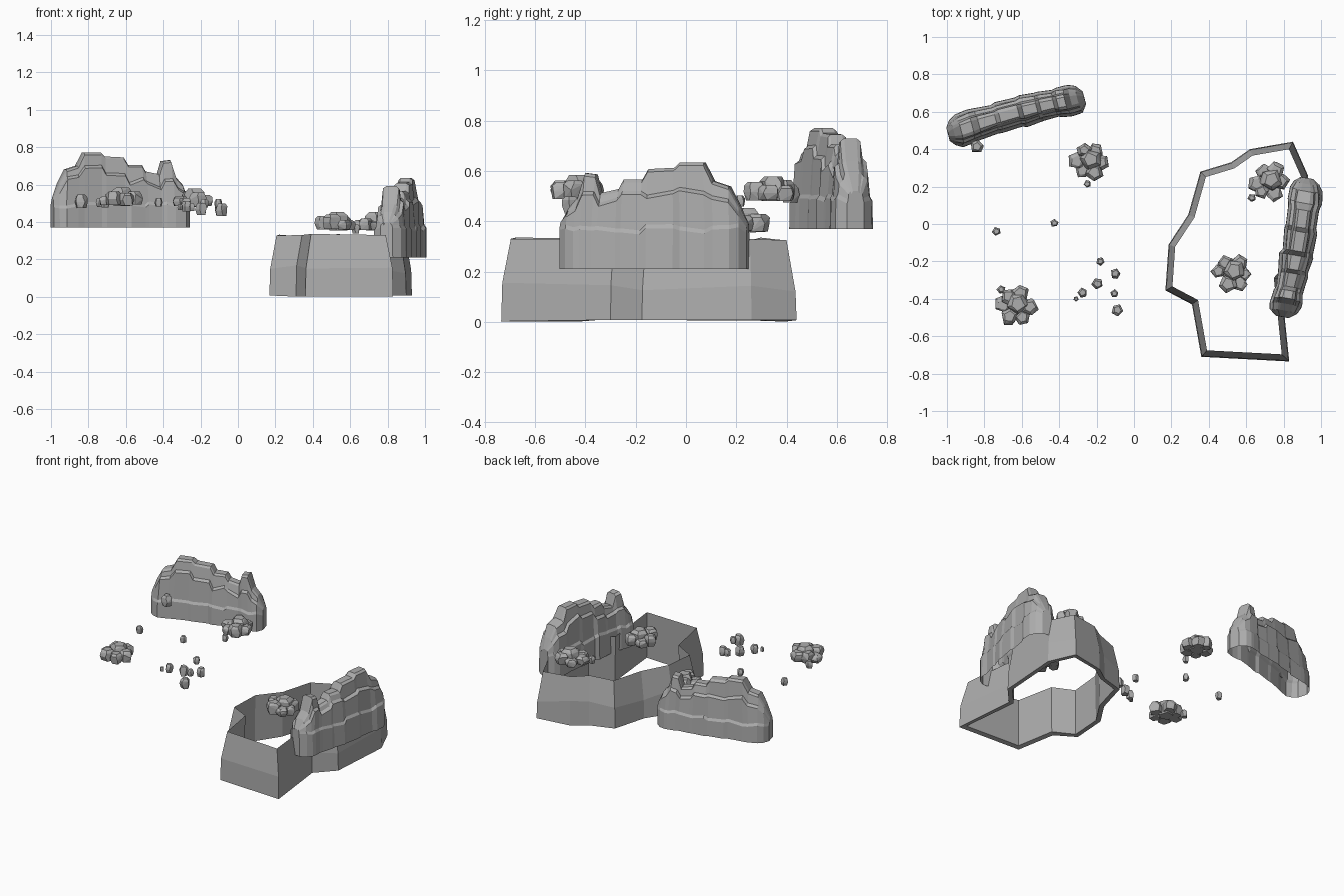
import bpy, bmesh, math, random
from mathutils import Vector, Matrix

cube = bpy.data.objects.get("Cube")
if cube:
    bpy.data.objects.remove(cube, do_unlink=True)

stone = bpy.data.materials.new("grey stone")
stone.use_nodes = True
GREY = (0.42, 0.42, 0.42, 1)
stone.diffuse_color = GREY
stone.node_tree.nodes["Principled BSDF"].inputs["Base Color"].default_value = GREY


def finish(name, bm):
    """Turn a bmesh into a flat shaded stone object."""
    bmesh.ops.recalc_face_normals(bm, faces=bm.faces)
    mesh = bpy.data.meshes.new(name)
    bm.to_mesh(mesh)
    bm.free()
    mesh.materials.append(stone)
    ob = bpy.data.objects.new(name, mesh)
    bpy.context.collection.objects.link(ob)
    return ob


def bridge(bm, a, b, closed):
    """Join two equally long rows of vertices with quads."""
    n = len(a)
    for i in range(n if closed else n - 1):
        j = (i + 1) % n
        bm.faces.new((a[i], a[j], b[j], b[i]))


def inset(outline, d):
    """Move a counter-clockwise outline inwards by d."""
    out = []
    n = len(outline)
    for i in range(n):
        p, q, r = (Vector(outline[k % n]) for k in (i - 1, i, i + 1))
        n1 = Vector((p.y - q.y, q.x - p.x)).normalized()
        n2 = Vector((q.y - r.y, r.x - q.x)).normalized()
        out.append(q + (n1 + n2) * d / (1 + n1.dot(n2)))
    return out


# Cliff ring: flared wall, open in the middle
OUTLINE = [(0.36, -0.71), (0.83, -0.735), (0.785, -0.3), (0.90, -0.175),
           (0.93, 0.26), (0.85, 0.44), (0.62, 0.4), (0.52, 0.33),
           (0.355, 0.28), (0.29, 0.05), (0.185, -0.11), (0.168, -0.355),
           (0.31, -0.43)]


def cliff_ring():
    rng = random.Random(4)
    bm = bmesh.new()
    rings = []
    for d, z, jitter in ((0.03, 0.008, 0), (0, 0.004, 0.004),
                         (0.004, 0.145, 0.03), (0.036, 0.33, 0.008)):
        rings.append([bm.verts.new((p.x, p.y, z + rng.uniform(-jitter, jitter)))
                      for p in inset(OUTLINE, d)])
    for k in range(4):
        bridge(bm, rings[k], rings[(k + 1) % 4], True)
    return finish("cliff_ring", bm)


# Ridge stations: position along the ridge, half width, top height
STATIONS = [(-0.38, 0.035, 0.16), (-0.355, 0.07, 0.24), (-0.32, 0.09, 0.31),
            (-0.255, 0.092, 0.33), (-0.22, 0.086, 0.40), (-0.12, 0.08, 0.40),
            (-0.095, 0.086, 0.38), (0.015, 0.082, 0.375), (0.04, 0.09, 0.335),
            (0.12, 0.082, 0.335), (0.14, 0.08, 0.3), (0.215, 0.074, 0.285),
            (0.24, 0.08, 0.355), (0.285, 0.088, 0.36), (0.31, 0.085, 0.27),
            (0.345, 0.075, 0.23), (0.375, 0.035, 0.15)]


def ridge(name, centre, angle, skirt, tall, seed):
    """Terraced rock ridge lofted from stepped cross-sections, open below."""
    rng = random.Random(seed)
    bm = bmesh.new()
    rows = []
    mids = [0, 0]
    for k, (u, w, top) in enumerate(STATIONS):
        top = max(top * tall, skirt + 0.02)
        bend = 0.018 * math.cos(u * 4) - 0.012
        sides = []
        for s in (0, 1):
            # each terrace keeps its height over two or three stations
            if k % 3 != s:
                mids[s] = rng.uniform(0.48, 0.72)
            ledge = skirt * rng.uniform(0.9, 1.08)
            mid = skirt + (top - skirt) * mids[s]
            ww = w * rng.uniform(0.95, 1.05)
            prof = [(1, 0), (0.98, min(ledge, top) - 0.012), (0.86, ledge + 0.004),
                    (rng.uniform(0.74, 0.84), mid), (0.58, mid + 0.014),
                    (rng.uniform(0.42, 0.52), top - 0.012), (0.3, top)]
            sides.append([(f * ww, min(z, top)) for f, z in prof])
        row = [(v + bend, z) for v, z in sides[0]]
        row += [(bend - v, z) for v, z in reversed(sides[1])]
        # upper points lean in towards the middle at both ends
        rows.append([bm.verts.new((u * (1 - 0.22 * max(0, z - skirt)), v, z))
                     for v, z in row])
    for a, b in zip(rows, rows[1:]):
        bridge(bm, a, b, False)
    bm.faces.new(rows[0])
    bm.faces.new(rows[-1][::-1])
    ob = finish(name, bm)
    ob.matrix_world = Matrix.Translation(centre) @ Matrix.Rotation(math.radians(angle), 4, "Z")
    return ob


def add_chunk(bm, centre, r, h, rng, sides=6):
    """Add one angular stone: a hull of three uneven rings."""
    pts = []
    spin = rng.uniform(0, math.tau)
    for f, z in ((0.8, 0), (1, 0.45), (0.92, 0.8), (0.62, 1)):
        for i in range(sides):
            a = spin + math.tau * i / sides + rng.uniform(-0.2, 0.2)
            d = r * f * rng.uniform(0.88, 1.08)
            pts.append(bm.verts.new(Vector(centre) + Vector(
                (d * math.cos(a), d * math.sin(a), h * z))))
    hull = bmesh.ops.convex_hull(bm, input=pts)
    junk = {g for g in hull["geom_interior"] + hull["geom_unused"]
            if isinstance(g, bmesh.types.BMVert)}
    bmesh.ops.delete(bm, geom=list(junk), context="VERTS")


def rock_cluster(name, x, y, z, seed):
    """A tall middle stone with lower stones leaning round it."""
    rng = random.Random(seed)
    bm = bmesh.new()
    add_chunk(bm, (0.01, 0.01, 0), 0.062, 0.098, rng, 5)
    for i in range(6):
        a = math.tau * i / 6 + rng.uniform(-0.2, 0.2)
        d = rng.uniform(0.062, 0.074)
        add_chunk(bm, (d * math.cos(a), d * math.sin(a), rng.uniform(0, 0.008)),
                  rng.uniform(0.04, 0.052), rng.uniform(0.045, 0.078), rng, 5)
    ob = finish(name, bm)
    ob.location = (x, y, z)
    return ob


def boulder(name, x, y, z, r, seed):
    """A small loose stone centred on its position."""
    bm = bmesh.new()
    add_chunk(bm, (0, 0, -r), r, 2 * r, random.Random(seed), 5)
    ob = finish(name, bm)
    ob.location = (x, y, z)
    return ob


cliff_ring()
ridge("left_ridge", (0.87, -0.13, 0.21), -100, 0.165, 1.06, 3)
ridge("right_ridge", (-0.63, 0.588, 0.37), 15, 0.125, 1.0, 8)

CLUSTERS = [(-0.24, 0.335, 0.48), (-0.63, -0.435, 0.485),
            (0.725, 0.225, 0.355), (0.525, -0.26, 0.355)]
for k, spot in enumerate(CLUSTERS):
    rock_cluster(f"rock_cluster_{k + 1}", *spot, seed=20 + k)

BOULDERS = [(-0.735, -0.04, 0.505, 0.024), (-0.425, 0.005, 0.505, 0.022),
            (-0.18, -0.2, 0.5, 0.023), (-0.1, -0.265, 0.465, 0.029),
            (-0.195, -0.32, 0.47, 0.032), (-0.275, -0.368, 0.485, 0.028),
            (-0.31, -0.4, 0.48, 0.015), (-0.105, -0.372, 0.5, 0.022),
            (-0.088, -0.46, 0.465, 0.034), (-0.84, 0.415, 0.51, 0.036),
            (-0.25, 0.215, 0.48, 0.022), (-0.71, -0.35, 0.5, 0.024),
            (0.63, 0.14, 0.362, 0.024)]
for k, spot in enumerate(BOULDERS):
    boulder(f"boulder_{k + 1}", *spot, seed=50 + k)
